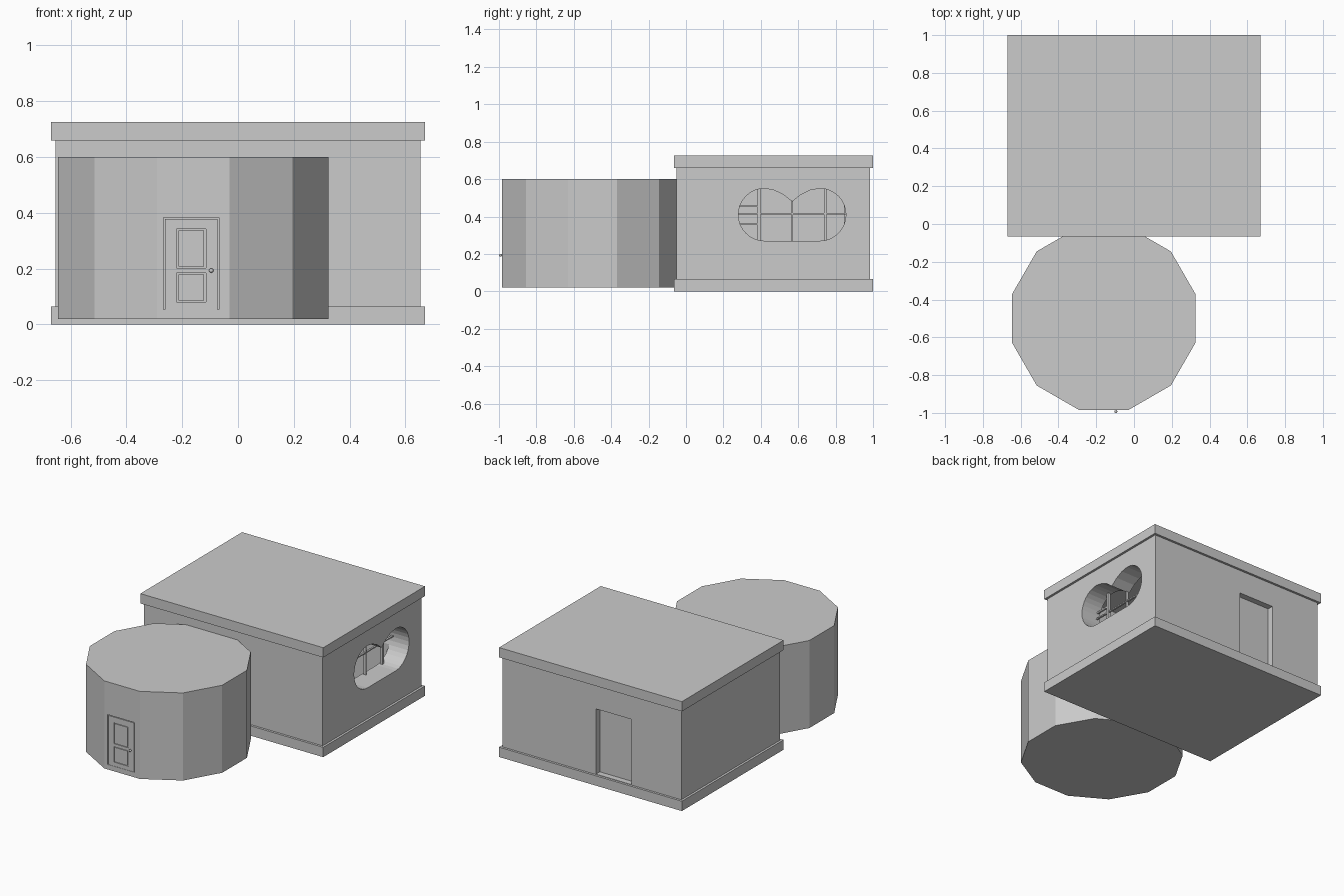
import bpy, bmesh, math
from mathutils import Vector

if "Cube" in bpy.data.objects:
    bpy.data.objects.remove(bpy.data.objects["Cube"])


def add_mesh(name, bm):
    bmesh.ops.recalc_face_normals(bm, faces=bm.faces)
    me = bpy.data.meshes.new(name)
    bm.to_mesh(me)
    bm.free()
    ob = bpy.data.objects.new(name, me)
    bpy.context.collection.objects.link(ob)
    return ob


def box(name, x, y, z):
    bm = bmesh.new()
    bmesh.ops.create_cube(bm, size=1)
    for v in bm.verts:
        v.co = Vector(r[0] + (c + 0.5) * (r[1] - r[0]) for c, r in zip(v.co, (x, y, z)))
    return add_mesh(name, bm)


def prism(name, points, direction):
    bm = bmesh.new()
    face = bm.faces.new([bm.verts.new(p) for p in points])
    ext = bmesh.ops.extrude_face_region(bm, geom=[face], use_keep_orig=True)
    for v in ext["geom"]:
        if isinstance(v, bmesh.types.BMVert):
            v.co += Vector(direction)
    return add_mesh(name, bm)


def cut(ob, cutter):
    cutter.hide_render = True
    mod = ob.modifiers.new("cut", "BOOLEAN")
    mod.operation = "DIFFERENCE"
    mod.solver = "EXACT"
    mod.object = cutter
    bpy.context.view_layer.objects.active = ob
    bpy.ops.object.modifier_apply(modifier=mod.name)
    bpy.data.objects.remove(cutter)


# Main house: base, walls and roof slab
box("house_base", (-0.67, 0.67), (-0.065, 1.0), (0, 0.065))
box("house_roof", (-0.67, 0.67), (-0.065, 1.0), (0.66, 0.725))
walls = box("house_walls", (-0.655, 0.655), (-0.05, 0.985), (0.065, 0.66))
cut(walls, box("room_cutter", (-0.515, 0.515), (0.09, 0.845), (0.0, 0.8)))

# Double-arched window through the right wall
mid = 0.5675
half = [(0.42 - 0.14 * math.sin(a), 0.41 - 0.14 * math.cos(a))
        for a in (math.pi * i / 16 for i in range(17))]
half += [(0.47, 0.541), (0.52, 0.517)]
outline = half + [(mid, 0.48)] + [(2 * mid - y, z) for y, z in reversed(half)]
cut(walls, prism("window_cutter", [(0.45, y, z) for y, z in outline], (0.3, 0, 0)))

# Window bars, their ends buried in the wall
for i, (y, w, top) in enumerate(((0.39, 0.009, 0.57), (mid, 0.004, 0.50), (0.745, 0.007, 0.57))):
    box(f"window_upright_{i}", (0.525, 0.543), (y - w, y + w), (0.25, top))
box("window_crossbar", (0.528, 0.54), (0.27, 0.865), (0.411, 0.419))
for i, z in enumerate((0.36, 0.455)):
    box(f"window_small_bar_{i}", (0.528, 0.54), (0.27, 0.39), (z - 0.005, z + 0.005))

# Back doorway with a plain door set into it
cut(walls, box("back_door_cutter", (-0.29, -0.03), (0.945, 1.1), (0.068, 0.50)))

# Twelve-sided front tower
cx, cy, radius = -0.16, -0.5, 0.485 / math.cos(math.pi / 12)
ring = [(cx + radius * math.cos(a), cy + radius * math.sin(a))
        for a in (math.pi / 6 * (i + 0.5) for i in range(12))]
prism("tower_floor", [(x, y, 0.02) for x, y in ring], (0, 0, 0.032))
tower = prism("tower_walls", [(x, y, 0.052) for x, y in ring], (0, 0, 0.548))
cut(tower, box("front_door_cutter", (-0.267, -0.068), (-1.1, -0.955), (0.053, 0.383)))

# Front door with two sunken panels and a knob
door = box("front_door", (-0.262, -0.073), (-0.983, -0.954), (0.053, 0.378))
for z in ((0.08, 0.185), (0.202, 0.342)):
    cut(door, box("panel_cutter", (-0.22, -0.115), (-1.1, -0.977), z))
    box("door_panel", (-0.214, -0.121), (-0.983, -0.97), (z[0] + 0.006, z[1] - 0.006))
bpy.ops.mesh.primitive_uv_sphere_add(segments=12, ring_count=8, radius=0.008,
                                     location=(-0.096, -0.992, 0.193))
bpy.context.object.name = "door_knob"
bpy.ops.object.shade_smooth_by_angle()
